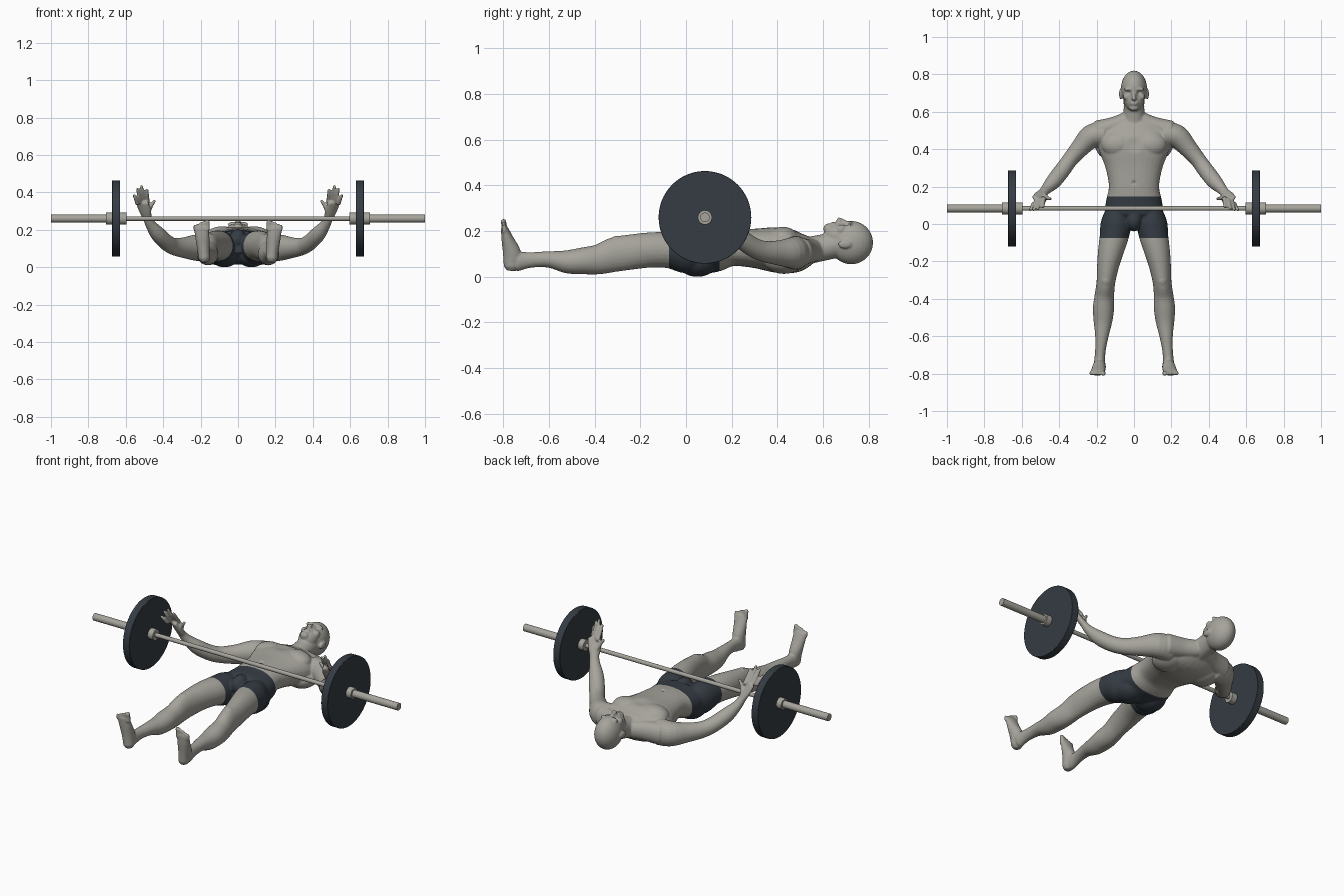
import bpy, bmesh
from math import cos, sin, pi, radians
from mathutils import Vector, Matrix

if "Cube" in bpy.data.objects:
    bpy.data.objects.remove(bpy.data.objects["Cube"])


def material(name, rgb):
    m = bpy.data.materials.new(name)
    m.use_nodes = True
    m.diffuse_color = (*rgb, 1)
    m.node_tree.nodes["Principled BSDF"].inputs["Base Color"].default_value = (*rgb, 1)
    return m


grey = material("warm_grey", (0.38, 0.37, 0.33))
slate = material("dark_slate", (0.035, 0.045, 0.057))
Z, Y = Vector((0, 0, 1)), Vector((0, 1, 0))


def catmull(p, steps=4):
    """Smoothly resample a list of (x, y, z, half width, half depth)."""
    p = [Vector(q) for q in p]
    out = []
    for i in range(len(p) - 1):
        a, b, c, d = p[max(i - 1, 0)], p[i], p[i + 1], p[min(i + 2, len(p) - 1)]
        for s in range(steps):
            t = s / steps
            out.append(0.5 * (2 * b + (c - a) * t + (2 * a - 5 * b + 4 * c - d) * t * t
                              + (3 * b - a - 3 * c + d) * t ** 3))
    return out + [p[-1]]


def tube(bm, sections, up=Z, sides=(1,), n=24, power=1.0):
    """Loft ellipses along a path, once for each side of the body."""
    pts = catmull(sections)
    for sx in sides:
        rings = []
        last = len(pts) - 1
        for i, q in enumerate(pts):
            t = (pts[min(i + 1, last)] - pts[max(i - 1, 0)])
            t = Vector(t[:3]).normalized()
            side = t.cross(up).normalized()
            nor = side.cross(t)
            c, a, b = Vector(q[:3]), q[3], q[4]
            layers = [(c, 1)]
            if i == 0:
                layers.insert(0, (c - t * 0.6 * min(a, b), 0.6))
            if i == last:
                layers.append((c + t * 0.6 * min(a, b), 0.6))
            for o, k in layers:
                ring = []
                for j in range(n):
                    u, v = cos(2 * pi * j / n), sin(2 * pi * j / n)
                    u = abs(u) ** power * (1 if u > 0 else -1)
                    v = abs(v) ** power * (1 if v > 0 else -1)
                    w = o + side * (a * k * u) + nor * (b * k * v)
                    ring.append(bm.verts.new((w.x * sx, w.y, w.z)))
                rings.append(ring)
        for r, s in zip(rings, rings[1:]):
            for j in range(n):
                bm.faces.new((r[j], r[(j + 1) % n], s[(j + 1) % n], s[j]))
        bm.faces.new(rings[0][::-1])
        bm.faces.new(rings[-1])


def blob(bm, centre, radii, sides=(1,)):
    for sx in sides:
        c = Vector((centre[0] * sx, centre[1], centre[2]))
        bmesh.ops.create_uvsphere(bm, u_segments=24, v_segments=16, radius=1,
                                  matrix=Matrix.Translation(c) @ Matrix.Diagonal((*radii, 1)))


BOTH = (1, -1)
bm = bmesh.new()

# Torso, neck, shoulder slope, chest and buttocks
tube(bm, [(0, y, z, a, b) for y, z, a, b in (
    (0.01, .11, .09, .06), (.05, .105, .15, .088), (.12, .11, .15, .09), (.2, .127, .134, .08),
    (.3, .125, .152, .086), (.4, .118, .188, .1), (.48, .11, .19, .092), (.535, .115, .13, .068))],
    power=0.88, n=32)
tube(bm, [(0, .53, .115, .07, .06), (0, .6, .128, .056, .058), (0, .67, .145, .056, .06)])
tube(bm, [(.03, .56, .115, .045, .05), (.1, .53, .112, .045, .055), (.19, .5, .108, .055, .065)], sides=BOTH)
blob(bm, (.085, .425, .165), (.09, .07, .054), BOTH)
blob(bm, (.072, .05, .068), (.082, .09, .068), BOTH)
blob(bm, (.12, .43, .075), (.09, .09, .062), BOTH)
blob(bm, (0, .02, .15), (.045, .06, .055))

# Head: skull, jaw, nose, brow, lips, ears
blob(bm, (0, .724, .15), (.07, .096, .095))
blob(bm, (0, .668, .18), (.054, .066, .056))
blob(bm, (0, .622, .21), (.026, .02, .024))
tube(bm, [(0, .705, .235, .008, .01), (0, .685, .243, .01, .012), (0, .668, .248, .015, .013)], n=12)
blob(bm, (.028, .72, .231), (.028, .008, .014), BOTH)
blob(bm, (.04, .68, .207), (.018, .02, .022), BOTH)
blob(bm, (0, .648, .23), (.022, .005, .012))
blob(bm, (0, .638, .229), (.019, .005, .012))
blob(bm, (.071, .695, .143), (.009, .03, .019), BOTH)

# Arms from shoulder to palm
tube(bm, [(.16, .48, .105, .066, .075), (.228, .468, .105, .064, .07), (.29, .405, .105, .05, .055),
          (.345, .34, .112, .042, .046), (.385, .285, .135, .043, .043), (.43, .228, .18, .041, .04),
          (.468, .188, .23, .029, .027), (.485, .168, .265, .025, .021)], sides=BOTH)
tube(bm, [(.482, .172, .258, .024, .02), (.497, .148, .3, .036, .018), (.512, .125, .345, .04, .014)],
     sides=BOTH)

# Fingers and thumbs
for root, tip in (((.484, .138, .345), (.487, .09, .415)), ((.505, .13, .35), (.516, .078, .435)),
                  ((.524, .118, .35), (.538, .075, .42)), ((.538, .108, .34), (.556, .075, .385)),
                  ((.48, .155, .295), (.446, .135, .355))):
    a, b = Vector(root), Vector(tip)
    mid = (a + b) / 2 + Vector((0, -.006, .006))
    tube(bm, [(*a, .012, .012), (*mid, .0105, .0105), (*b, .008, .008)], up=Y, sides=BOTH, n=12)

# Legs from hip to heel
tube(bm, [(.085, .07, .1, .066, .08), (.096, 0, .106, .082, .09), (.107, -.07, .117, .077, .08),
          (.125, -.15, .118, .068, .077), (.14, -.23, .11, .058, .077), (.15, -.31, .098, .05, .076),
          (.158, -.38, .077, .052, .066), (.163, -.45, .07, .057, .059), (.166, -.52, .066, .05, .051),
          (.172, -.6, .076, .036, .036), (.18, -.68, .074, .028, .034), (.184, -.74, .068, .03, .044)],
     sides=BOTH)
blob(bm, (.15, -.3, .145), (.032, .04, .035), BOTH)

# Feet and toes
tube(bm, [(.18, -.765, .045, .03, .034), (.185, -.762, .1, .034, .04), (.191, -.782, .165, .038, .027),
          (.196, -.796, .215, .041, .015)], up=Y, sides=BOTH)
for i in range(5):
    x, top, r = .164 + .0165 * i, .246 - .005 * i - (.004 if i > 2 else 0), .0125 if i == 0 else .0092
    tube(bm, [(x, -.798, .2, r, r), (x, -.797, (top + .2) / 2, r, r), (x, -.8, top, r, r)],
         up=Y, sides=BOTH, n=12)

bmesh.ops.recalc_face_normals(bm, faces=bm.faces)
body_mesh = bpy.data.meshes.new("body")
bm.to_mesh(body_mesh)
bm.free()
body = bpy.data.objects.new("body", body_mesh)
bpy.context.scene.collection.objects.link(body)

# Fuse all the body parts into one smooth skin
fuse = body.modifiers.new("fuse", "REMESH")
fuse.mode, fuse.voxel_size = "VOXEL", 0.005
soften = body.modifiers.new("soften", "SMOOTH")
soften.factor, soften.iterations = 0.5, 5
graph = bpy.context.evaluated_depsgraph_get()
skin = bpy.data.meshes.new_from_object(body.evaluated_get(graph))
body.modifiers.clear()
body.data = skin
skin.materials.clear()
skin.materials.append(grey)
skin.materials.append(slate)

bm = bmesh.new()
bm.from_mesh(skin)
# Eye sockets, navel and breastbone pressed in
dents = [((.028, .703, .237), .019, .012), ((-.028, .703, .237), .019, .012),
         ((0, .22, .207), .016, .008), ((0, .42, .215), .05, .006)]
for v in bm.verts:
    for c, r, depth in dents:
        d = (v.co - Vector(c)).length / r
        if d < 1:
            v.co.z -= depth * (1 - d * d) ** 2
# Shorts cut cleanly at waistband and hems
WAIST, HEM = .147, -.074
for y in (WAIST, HEM):
    bmesh.ops.bisect_plane(bm, geom=bm.verts[:] + bm.edges[:] + bm.faces[:], dist=1e-5,
                           plane_co=(0, y, 0), plane_no=(0, 1, 0))
for f in bm.faces:
    c = f.calc_center_median()
    f.smooth = True
    f.material_index = int(HEM < c.y < WAIST and abs(c.x) < .3)
low = min(v.co.z for v in bm.verts)
bmesh.ops.translate(bm, verts=bm.verts, vec=(0, 0, -low))
bm.to_mesh(skin)
bm.free()


# Barbell
def rod(name, x0, x1, radius, mat, sides=32, bevel=0.0):
    bpy.ops.mesh.primitive_cylinder_add(vertices=sides, radius=radius, depth=abs(x1 - x0),
                                        location=((x0 + x1) / 2, .083, .26), rotation=(0, pi / 2, 0))
    o = bpy.context.object
    o.name = name
    o.data.materials.append(mat)
    if bevel:
        m = o.modifiers.new("edge", "BEVEL")
        m.width, m.segments = bevel, 2
    bpy.ops.object.shade_smooth_by_angle(angle=radians(35))


rod("bar", -.62, .62, .012, grey)
for s, label in ((1, "left"), (-1, "right")):
    rod(label + "_sleeve", s * .6, s * 1.0, .021, grey)
    rod(label + "_inner_collar", s * .596, s * .631, .032, grey, bevel=.002)
    rod(label + "_plate", s * .63, s * .673, .203, slate, sides=64, bevel=.002)
    rod(label + "_outer_collar", s * .672, s * .706, .032, grey, bevel=.002)
